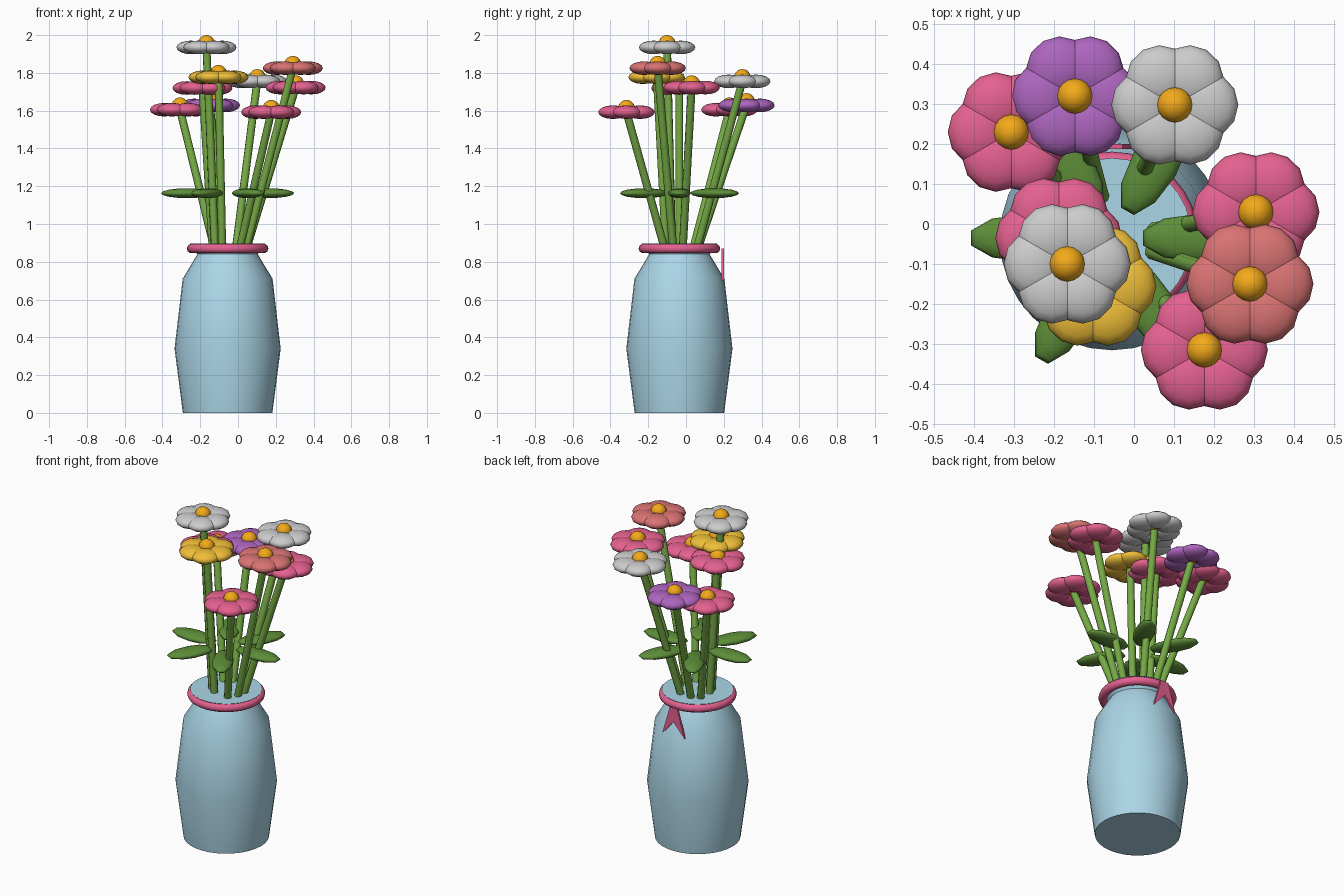
import bpy, bmesh, math
from mathutils import Vector, Matrix

if "Cube" in bpy.data.objects:
    bpy.data.objects.remove(bpy.data.objects["Cube"])

CX, CY = -0.055, -0.035      # vase axis


def material(name, rgb):
    m = bpy.data.materials.new(name)
    m.diffuse_color = (*rgb, 1)
    m.use_nodes = True
    m.node_tree.nodes["Principled BSDF"].inputs["Base Color"].default_value = m.diffuse_color
    return m


BLUE = material("vase_blue", (0.41, 0.67, 0.80))
PINK = material("pink", (0.78, 0.12, 0.28))
PURPLE = material("purple", (0.42, 0.13, 0.52))
CORAL = material("coral", (0.70, 0.17, 0.17))
YELLOW = material("yellow", (0.87, 0.52, 0.04))
ORANGE = material("flower_centre", (0.90, 0.40, 0.01))
STEM = material("stem_green", (0.18, 0.40, 0.06))
LEAF = material("leaf_green", (0.11, 0.27, 0.04))


def finish(name, bm, mat=None, angle=180):
    me = bpy.data.meshes.new(name)
    bmesh.ops.recalc_face_normals(bm, faces=bm.faces)
    bm.to_mesh(me)
    bm.free()
    ob = bpy.data.objects.new(name, me)
    bpy.context.collection.objects.link(ob)
    if mat:
        me.materials.append(mat)
    if angle:
        bpy.ops.object.select_all(action='DESELECT')
        ob.select_set(True)
        bpy.context.view_layer.objects.active = ob
        bpy.ops.object.shade_smooth_by_angle(angle=math.radians(angle))
    return ob


def ellipsoid(bm, origin, turn, dist, size, u, v):
    # squashed sphere pushed outward along a direction around z
    mat = (Matrix.Translation(origin) @ Matrix.Rotation(turn, 4, 'Z')
           @ Matrix.Translation((dist, 0, 0)) @ Matrix.Diagonal((*size, 1)))
    bmesh.ops.create_uvsphere(bm, u_segments=u, v_segments=v, radius=1, matrix=mat)


# vase: revolved profile with closed bottom and top
bm = bmesh.new()
SIDES = 32
rings = []
for r, z in [(0.237, 0), (0.281, 0.34), (0.238, 0.71), (0.16, 0.84), (0.2, 0.897)]:
    rings.append([bm.verts.new((CX + r * math.cos(2 * math.pi * i / SIDES),
                                CY + r * math.sin(2 * math.pi * i / SIDES), z))
                  for i in range(SIDES)])
for a, b in zip(rings, rings[1:]):
    for i in range(SIDES):
        j = (i + 1) % SIDES
        bm.faces.new((a[i], a[j], b[j], b[i]))
bm.faces.new(rings[0][::-1])
bm.faces.new(rings[-1])
finish("vase", bm, BLUE, 40)

# ribbon ring around the neck
bpy.ops.mesh.primitive_torus_add(location=(CX, CY, 0.87), major_radius=0.191,
                                 minor_radius=0.025, major_segments=32, minor_segments=10)
ring = bpy.context.object
ring.name = "ribbon_ring"
ring.data.materials.append(PINK)
bpy.ops.object.shade_smooth()

# two pointed ribbon tails at the back
for side, label in ((1, "right"), (-1, "left")):
    bm = bmesh.new()
    outline = [(0, 0.87), (0.026, 0.87), (0.075, 0.70), (0, 0.785)]
    front, back = [[bm.verts.new((CX + side * x, y, z)) for x, z in outline]
                   for y in (0.188, 0.2)]
    bm.faces.new(front)
    bm.faces.new(back[::-1])
    for i in range(4):
        j = (i + 1) % 4
        bm.faces.new((front[i], back[i], back[j], front[j]))
    finish("ribbon_tail_" + label, bm, PINK, 0)

# flowers: head position, petal material (None = grey)
flowers = [
    ((-0.167, -0.10, 1.935), None),
    ((0.102, 0.298, 1.755), None),
    ((-0.148, 0.32, 1.628), PURPLE),
    ((-0.307, 0.23, 1.605), PINK),
    ((0.305, 0.03, 1.722), PINK),
    ((0.29, -0.15, 1.825), CORAL),
    ((0.176, -0.315, 1.592), PINK),
    ((-0.103, -0.155, 1.777), YELLOW),
    ((-0.188, -0.035, 1.72), PINK),
]
for n, (pos, mat) in enumerate(flowers, 1):
    head = Vector(pos)

    # six petals
    bm = bmesh.new()
    for k in range(6):
        ellipsoid(bm, head, k * math.pi / 3, 0.083, (0.076, 0.082, 0.036), 12, 8)
    finish(f"petals_{n}", bm, mat)

    # round centre
    bm = bmesh.new()
    ellipsoid(bm, head + Vector((0, 0, 0.02)), 0, 0, (0.045,) * 3, 16, 10)
    finish(f"flower_centre_{n}", bm, ORANGE)

    # stem leaning from the vase mouth to the head
    out = Vector((head.x - CX, head.y - CY, 0))
    out *= min(0.105, 0.6 * out.length) / out.length
    base = Vector((CX, CY, 0.88)) + out
    axis = head - base
    bm = bmesh.new()
    bmesh.ops.create_cone(bm, cap_ends=True, segments=10, radius1=0.021, radius2=0.021,
                          depth=axis.length,
                          matrix=Matrix.Translation((base + head) / 2)
                          @ axis.to_track_quat('Z', 'Y').to_matrix().to_4x4())
    finish(f"stem_{n}", bm, STEM, 40)

# ring of six flat leaves
for k in range(6):
    bm = bmesh.new()
    ellipsoid(bm, Vector((CX, CY, 1.163)), k * math.pi / 3, 0.215, (0.145, 0.06, 0.026), 10, 8)
    finish(f"leaf_{k + 1}", bm, LEAF)
